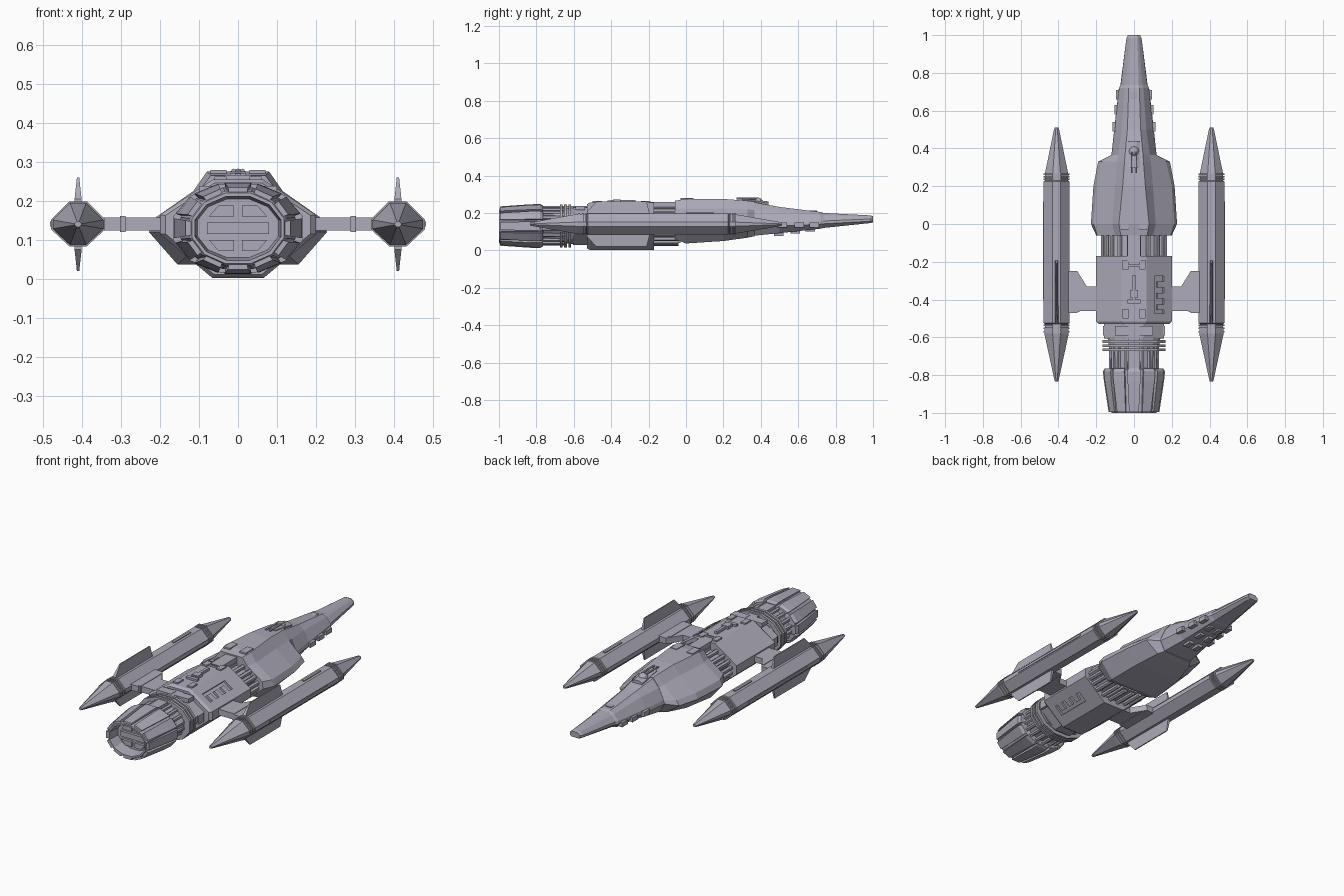
import bpy, bmesh, math
from mathutils import Matrix, Vector

if "Cube" in bpy.data.objects:
    bpy.data.objects.remove(bpy.data.objects["Cube"])

grey = bpy.data.materials.new("hull_grey")
grey.use_nodes = True
COLOUR = (0.42, 0.41, 0.49, 1)
grey.diffuse_color = COLOUR
grey.node_tree.nodes["Principled BSDF"].inputs["Base Color"].default_value = COLOUR

MID = 0.13       # height of the main axis
POD_X, POD_Z = 0.41, 0.14
SIDES = (("left", 1), ("right", -1))


def finish(name, bm):
    bmesh.ops.recalc_face_normals(bm, faces=bm.faces)
    mesh = bpy.data.meshes.new(name)
    bm.to_mesh(mesh)
    bm.free()
    mesh.materials.append(grey)
    ob = bpy.data.objects.new(name, mesh)
    bpy.context.collection.objects.link(ob)
    return ob


def loft(name, sections):
    """Skin a row of (y, [(x, z), ...]) loops and cap both ends."""
    bm = bmesh.new()
    rings = [[bm.verts.new((x, y, z)) for x, z in loop] for y, loop in sections]
    n = len(rings[0])
    for a, b in zip(rings, rings[1:]):
        for i in range(n):
            j = (i + 1) % n
            bm.faces.new((a[i], a[j], b[j], b[i]))
    bm.faces.new(rings[0])
    bm.faces.new(rings[-1])
    return finish(name, bm)


def prism(name, outline, thick, matrix):
    """Extrude a flat XY outline evenly about its plane, then place it."""
    bm = bmesh.new()
    face = bm.faces.new([bm.verts.new((x, y, -thick / 2)) for x, y in outline])
    ext = bmesh.ops.extrude_face_region(bm, geom=[face])["geom"]
    bmesh.ops.translate(bm, vec=(0, 0, thick),
                        verts=[v for v in ext if isinstance(v, bmesh.types.BMVert)])
    bm.transform(matrix)
    return finish(name, bm)


def box(name, x, y, z, turn=0):
    """Box from three (low, high) ranges, optionally turned about y."""
    bm = bmesh.new()
    bmesh.ops.create_cube(bm, size=1)
    size = [hi - lo for lo, hi in (x, y, z)]
    centre = Vector([(lo + hi) / 2 for lo, hi in (x, y, z)])
    bm.transform(Matrix.Translation(centre) @ Matrix.Rotation(turn, 4, "Y")
                 @ Matrix.Diagonal((*size, 1)))
    return finish(name, bm)


def sym(half):
    return half + [(-x, z) for x, z in reversed(half)]


def oval(rx, rz, n=12, cx=0, cz=MID):
    return [(cx + rx * math.cos(math.tau * (i + .5) / n),
             cz + rz * math.sin(math.tau * (i + .5) / n)) for i in range(n)]


def rods(name, y0, y1, rx, rz, r, count):
    for i in range(count):
        a = math.tau * (i + .5) / count
        c = oval(r, r, 6, rx * math.cos(a), MID + rz * math.sin(a))
        loft(f"{name}_{i + 1}", [(y0, c), (y1, c)])


# Forward hull, tapering into the long nose
def hull(y, top, shoulder, upper, lower, keel):
    return (y, sym([top, shoulder, upper, lower, keel]))


loft("forward_hull", [
    hull(-.06, (.07, .265), (.10, .225), (.195, .16), (.20, .12), (.13, .06)),
    hull(0, (.08, .275), (.115, .225), (.215, .155), (.228, .12), (.155, .037)),
    hull(.2, (.06, .275), (.10, .225), (.20, .15), (.215, .12), (.14, .05)),
    hull(.33, (.05, .265), (.09, .22), (.17, .15), (.19, .125), (.11, .068)),
    hull(.365, (.048, .26), (.085, .215), (.115, .15), (.12, .13), (.09, .075))])
loft("nose", [
    hull(.36, (.048, .258), (.085, .213), (.115, .15), (.12, .13), (.09, .078)),
    hull(.5, (.035, .232), (.065, .205), (.10, .15), (.105, .13), (.07, .092)),
    hull(.72, (.028, .205), (.05, .19), (.078, .157), (.08, .14), (.05, .116)),
    hull(.735, (.025, .2), (.045, .187), (.07, .157), (.072, .142), (.045, .12)),
    hull(.985, (.018, .187), (.025, .182), (.04, .168), (.04, .156), (.025, .146)),
    hull(1, (.014, .182), (.02, .178), (.032, .168), (.032, .156), (.02, .15))])
box("nose_spine", (-.018, .018), (.46, .7), (.2, .212))

# Central hull with toothed recesses in its sloping faces
def body(y, k):
    half = [(.065, .255), (.2, .165), (.2, .115), (.065, .002)]
    return (y, sym([(x * k, MID + (z - MID) * k) for x, z in half]))


central = loft("central_hull", [body(-.53, .93), body(-.515, 1), body(-.17, 1)])

comb = [(-.03, -.1), (-.03, .1)]
for t in range(4):
    v = .1 - t * .06
    comb += [(.03, v), (.03, v - .03)] + ([(-.01, v - .03), (-.01, v - .06)] if t < 3 else [])
comb[-1] = (.03, -.1)
comb[-2] = (.03, -.08)
for side, s in SIDES:
    for level, z, turn in (("upper", .21, .588), ("lower", .059, -.693)):
        place = (Matrix.Diagonal((s, 1, 1, 1)) @ Matrix.Translation((.133, -.375, z))
                 @ Matrix.Rotation(turn, 4, "Y"))
        cutter = prism("recess_cutter", comb, .024, place)
        cutter.hide_render = True
        mod = central.modifiers.new("recess", "BOOLEAN")
        mod.operation, mod.object, mod.solver = "DIFFERENCE", cutter, "EXACT"
        bpy.context.view_layer.objects.active = central
        bpy.ops.object.modifier_apply(modifier=mod.name)
        bpy.data.objects.remove(cutter)

# Neck between the two hulls
loft("neck_core", [(-.18, oval(.15, .085)), (-.05, oval(.15, .085))])
rods("neck_rod", -.18, -.04, .165, .095, .013, 20)
box("neck_spine", (-.035, .035), (-.2, -.03), (.2, .258))
box("neck_keel", (-.05, .05), (-.2, -.03), (.04, .08))

# Engine collar, rings and rods
loft("engine_collar", [body(-.605, .79), body(-.52, .79)])
for side, s in SIDES:
    box(f"collar_panel_{side}", (s * .055 - .045, s * .055 + .045), (-.59, -.54), (.215, .238))
    box(f"collar_side_panel_{side}", (s * .158 - .007, s * .158 + .007), (-.59, -.54), (.11, .16))
for i in range(3):
    y = -.622 - i * .022
    loft(f"engine_ring_{i + 1}", [(y - .007, oval(.172, .118)), (y + .007, oval(.172, .118))])
loft("engine_core", [(-.8, oval(.118, .085)), (-.6, oval(.145, .1))])
rods("engine_rod", -.79, -.65, .126, .094, .011, 18)
box("engine_spine", (-.03, .03), (-.78, -.53), (.2, .236))

# Hollow nozzle: skin of revolution-like rings folded back inside
loft("nozzle", [(-.76, oval(.12, .085)), (-.77, oval(.152, .108)), (-.99, oval(.128, .099)),
                (-1, oval(.122, .094)), (-1, oval(.114, .085)), (-.93, oval(.108, .078))])
for i in range(12):
    mid = math.tau * i / 12

    def petal(rx, rz, spread, depth=.02):
        outer, inner = [], []
        for a in (mid - spread, mid + spread):
            outer.append((rx * math.cos(a), MID + rz * math.sin(a)))
            inner.append(((rx - depth) * math.cos(a), MID + (rz - depth) * math.sin(a)))
        return outer + inner[::-1]

    loft(f"nozzle_petal_{i + 1}", [(-.765, petal(.158, .112, .2)), (-.78, petal(.168, .12, .21)),
                                   (-.83, petal(.163, .119, .21)), (-.995, petal(.137, .107, .19))])

# Grille inside the nozzle
box("grille_bar", (-.08, .08), (-.945, -.925), (.115, .145))
for side, s in SIDES:
    for level, v in (("upper", 1), ("lower", -1)):
        grille = [(s * .01, v * .03), (s * .075, v * .03), (s * .05, v * .058), (s * .01, v * .058)]
        prism(f"grille_{level}_{side}", grille, .02,
              Matrix.Translation((0, -.935, MID)) @ Matrix.Rotation(math.pi / 2, 4, "X"))

# Side pods with rings, fins and pylons
pod_half = [(.022, .058), (.062, .018), (.068, .012), (.068, -.012), (.062, -.018), (.022, -.055)]


def pod(y, cx, k):
    return (y, [(cx + x * k, POD_Z + z * k) for x, z in sym(pod_half)])


fin = [(-.53, .04), (-.53, .065), (-.48, .12), (-.21, .12), (-.19, .04)]
pylon = [(.19, -.46), (.30, -.46), (.30, -.47), (.36, -.47), (.36, -.25), (.30, -.25),
         (.25, -.33), (.19, -.33)]
for side, s in SIDES:
    cx = s * POD_X
    loft(f"pod_{side}", [pod(-.835, cx, .13), pod(-.8, cx, .25), pod(-.58, cx, .95),
                         pod(-.53, cx, .9), pod(-.525, cx, 1), pod(.225, cx, 1),
                         pod(.23, cx, .9), pod(.262, cx, .92), pod(.5, cx, .2), pod(.512, cx, .13)])
    for i, y in enumerate((-.57, -.553, -.536, .236, .25, .264)):
        loft(f"pod_ring_{i + 1}_{side}", [pod(y - .004, cx, 1.02), pod(y + .004, cx, 1.02)])
    for level, v in (("upper", 1), ("lower", -1)):
        bm = bmesh.new()
        rows = [[bm.verts.new((cx + e * (.009 if h < .1 else .003), y, POD_Z + v * h))
                 for y, h in fin] for e in (-1, 1)]
        for row in rows:
            bm.faces.new(row)
        for i in range(5):
            j = (i + 1) % 5
            bm.faces.new((rows[0][i], rows[0][j], rows[1][j], rows[1][i]))
        finish(f"pod_fin_{level}_{side}", bm)
    box(f"pod_top_rail_{side}", (cx - .007, cx + .007), (0, .15), (.19, .203))
    box(f"pod_outer_strip_{side}", (cx + s * .068 - .004, cx + s * .068 + .004), (-.4, .12), (.135, .147))
    prism(f"pylon_{side}", pylon, .034,
          Matrix.Translation((0, 0, .141)) @ Matrix.Diagonal((s, 1, 1, 1)))
    box(f"pylon_collar_{side}", (s * .295 - .007, s * .295 + .007), (-.465, -.27), (.121, .161))

# Turret on the forward hull
bm = bmesh.new()
bmesh.ops.create_uvsphere(bm, u_segments=12, v_segments=6, radius=.028)
bm.transform(Matrix.Translation((0, .385, .255)))
finish("turret_dome", bm)
loft("turret_base", [(.3, oval(.03, .012, 8, 0, .268)), (.44, oval(.035, .018, 8, 0, .245))])
for side, s in SIDES:
    c = oval(.006, .006, 6, s * .012, .277)
    loft(f"turret_barrel_{side}", [(.27, c), (.38, c)])

# Raised deck details
box("deck_mast", (-.008, .008), (-.4, -.27), (.25, .27))
box("deck_mast_foot", (-.035, .035), (-.42, -.4), (.25, .266))
box("deck_mast_block", (-.02, .02), (-.39, -.35), (.25, .272))
box("deck_cross_bar", (-.035, .035), (-.225, -.215), (.25, .264))
for side, s in SIDES:
    for i, y in enumerate((-.5, -.24)):
        box(f"deck_plate_{i + 1}_{side}", (s * .045 - .015, s * .045 + .015), (y, y + .05), (.25, .263))
    box(f"hull_plate_{side}", (s * .05 - .02, s * .05 + .02), (-.03, .04), (.26, .279))
    # Sensor blocks along the nose
    for i, (x, y) in enumerate(((.103, .49), (.092, .58), (.083, .66))):
        box(f"nose_block_{i + 1}_{side}", (s * x - .012, s * x + .012), (y, y + .05), (.122, .148))
        box(f"nose_belly_block_{i + 1}_{side}", (s * .03 - .015, s * .03 + .015),
            (y - .02, y + .03), (.078 + i * .012, .12))
